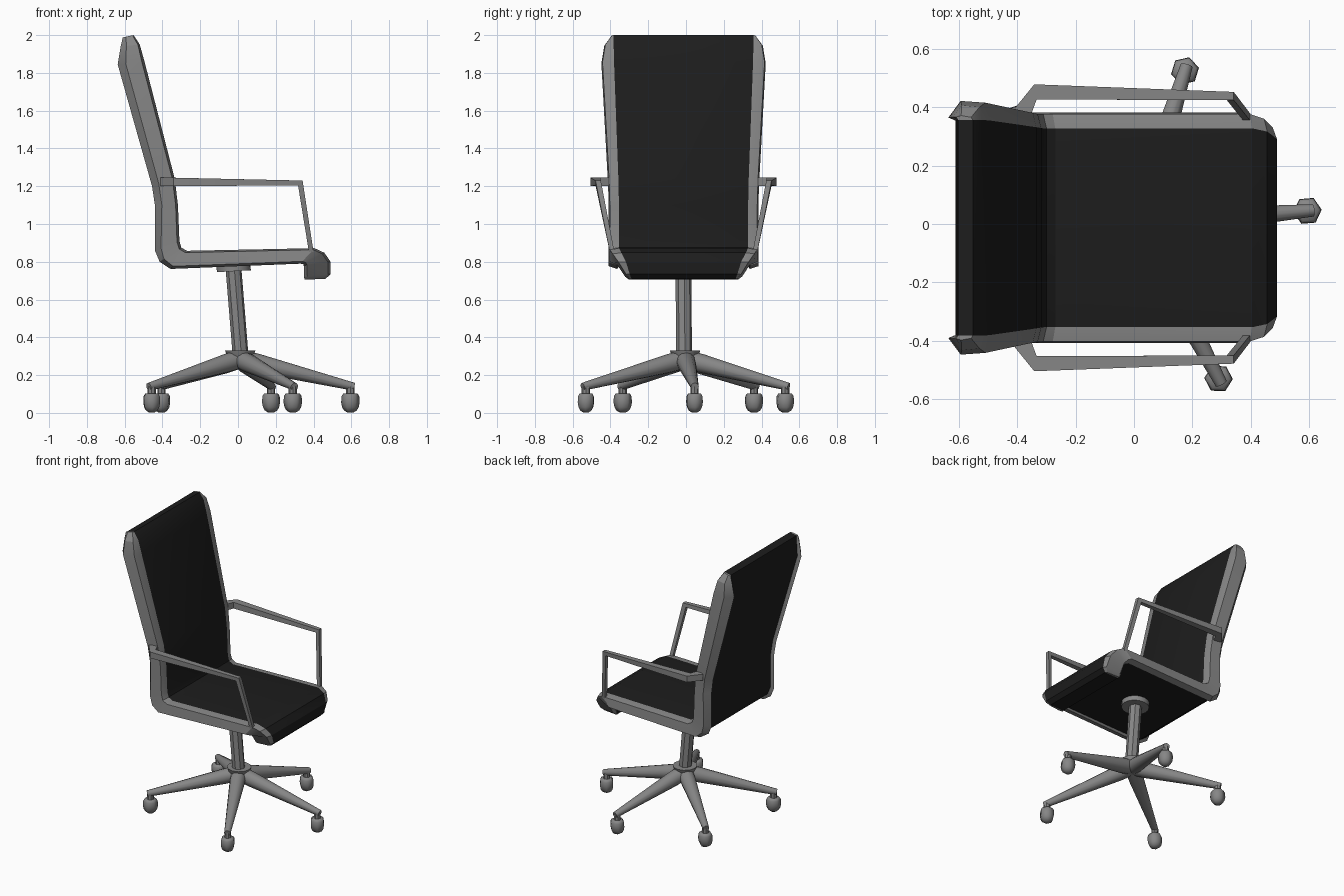
import bpy, bmesh, math
from mathutils import Vector

if "Cube" in bpy.data.objects:
    bpy.data.objects.remove(bpy.data.objects["Cube"], do_unlink=True)


def material(name, rgb):
    m = bpy.data.materials.new(name)
    m.use_nodes = True
    m.diffuse_color = (*rgb, 1)
    bsdf = m.node_tree.nodes["Principled BSDF"]
    bsdf.inputs["Base Color"].default_value = (*rgb, 1)
    bsdf.inputs["Roughness"].default_value = 0.6
    return m


METAL = material("grey metal", (0.24, 0.24, 0.24))
FABRIC = material("black upholstery", (0.012, 0.012, 0.012))
MID = -0.013  # lengthwise middle plane of the seat


def finish(name, bm, mats, angle=35):
    bmesh.ops.recalc_face_normals(bm, faces=bm.faces)
    me = bpy.data.meshes.new(name)
    bm.to_mesh(me)
    bm.free()
    for m in mats:
        me.materials.append(m)
    ob = bpy.data.objects.new(name, me)
    bpy.context.collection.objects.link(ob)
    bpy.ops.object.select_all(action="DESELECT")
    ob.select_set(True)
    bpy.context.view_layer.objects.active = ob
    bpy.ops.object.shade_smooth_by_angle(angle=math.radians(angle))
    return ob


def loft(rings, dark=(), cap=None):
    """Skin rings of points; dark lists the sides that get material 1."""
    bm = bmesh.new()
    vs = [[bm.verts.new(p) for p in r] for r in rings]
    n = len(vs[0])
    for a, b in zip(vs, vs[1:]):
        for j in range(n):
            k = (j + 1) % n
            bm.faces.new((a[j], a[k], b[k], b[j])).material_index = int(j in dark)
    for end in (vs[0], vs[-1]):
        for ids, mat in cap or [(range(n), 0)]:
            bm.faces.new([end[i] for i in ids]).material_index = mat
    return bm


def rod(name, stations, sides=10, angle=35, turn=0):
    """Round tapering part through (centre, radius) stations."""
    axis = Vector(stations[-1][0]) - Vector(stations[0][0])
    q = axis.to_track_quat("Z", "Y")
    rings = []
    for c, r in stations:
        rings.append([Vector(c) + q @ Vector((r * math.cos(a), r * math.sin(a), 0))
                      for a in (turn + 2 * math.pi * i / sides for i in range(sides))])
    return finish(name, loft(rings), [METAL], angle)


# Seat and back: one bent shell, padded in the middle with metal side rails
# each station: upper point (x, z), lower point (x, z), pad and rail half widths,
# depth of the pad and depth where the rail's lower chamfer starts
shell = [
    ((-.553, 2.0), (-.61, 1.988), .37, .385, .9, .7),
    ((-.52, 1.95), (-.621, 1.94), .37, .42, .85, .7),
    ((-.495, 1.86), (-.637, 1.845), .368, .435, .83, .7),
    ((-.335, 1.24), (-.455, 1.20), .345, .40, .83, .7),
    ((-.318, 1.10), (-.44, 1.10), .342, .396, .83, .7),
    ((-.31, .91), (-.44, .86), .341, .396, .83, .75),
    ((-.30, .875), (-.415, .80), .341, .396, .83, .8),
    ((-.27, .858), (-.357, .762), .341, .396, .85, .85),
    ((.405, .872), (.33, .79), .341, .396, .9, .85),
    ((.457, .848), (.346, .788), .33, .38, .97, .88),
    ((.49, .80), (.348, .78), .305, .35, .97, .88),
    ((.49, .735), (.35, .72), .285, .31, .97, .88),
    ((.463, .709), (.352, .706), .275, .29, .97, .88),
]
rings = []
for up, lo, wi, wo, pad, chamfer in shell:
    up, lo = Vector((up[0], 0, up[1])), Vector((lo[0], 0, lo[1]))
    lip = wi + .01
    half = [(wi, 0), (wo - .006, .1), (wo, chamfer), (lip, 1), (wi, pad)]
    section = half + [(-y, t) for y, t in reversed(half)]
    rings.append([up.lerp(lo, t) + Vector((0, MID + y, 0)) for y, t in section])
bm = loft(rings, dark=(4, 9),
          cap=[((0, 4, 5, 9), 1), ((0, 1, 2, 3, 4), 0), ((5, 6, 7, 8, 9), 0)])
finish("seat_shell", bm, [METAL, FABRIC], 25)

# Armrests: centre, half side vector, half up vector per station
arm = [
    ((-.383, .395, 1.223), (-.028, .012, 0), (0, 0, .022)),
    ((-.338, .466, 1.223), (-.004, .026, 0), (0, 0, .022)),
    ((.33, .452, 1.217), (0, .014, 0), (.012, 0, .013)),
    ((.388, .378, .85), (0, .012, 0), (.012, 0, .002)),
]
for side, name in ((1, "left_armrest"), (-1, "right_armrest")):
    rings = []
    for c, s, u in arm:
        c, s, u = Vector(c), Vector(s), Vector(u)
        rings.append([Vector((p.x, MID + side * p.y, p.z))
                      for p in (c + s + u, c - s + u, c - s - u, c + s - u)])
    finish(name, loft(rings), [METAL])

# Leaning column, mounting plate and hub
top, foot = Vector((-.024, -.014, .765)), Vector((.014, -.01, .30))
rod("column", [(foot, .042), (top, .042)], 8)
rod("mounting_plate", [((-.022, -.014, .75), .09), ((-.024, -.014, .785), .09)], 16)
rod("hub", [((.012, -.005, .235), .03), ((.012, -.005, .285), .065),
            ((.012, -.005, .33), .08)], 12)

# Five legs with six-sided casters that point outward
casters = [(.595, .045), (.175, .525), (-.405, .36), (-.457, -.335), (.29, -.53)]
barrel = [(.002, .016), (.013, .034), (.03, .044), (.055, .049), (.088, .047), (.102, .038)]
for i, (x, y) in enumerate(casters, 1):
    root, tip = Vector((.012, -.005, .285)), Vector((x, y, .143))
    out = (tip - root).normalized()
    rod(f"leg_{i}", [(root, .05), (root + out * .1, .05), (tip + out * .02, .021)], 12)
    rod(f"caster_stem_{i}", [((x, y, .09), .022), ((x, y, .14), .022)], 8)
    rod(f"caster_{i}", [((x, y, z), r) for z, r in barrel], 6, 65,
        math.atan2(out.y, out.x))
